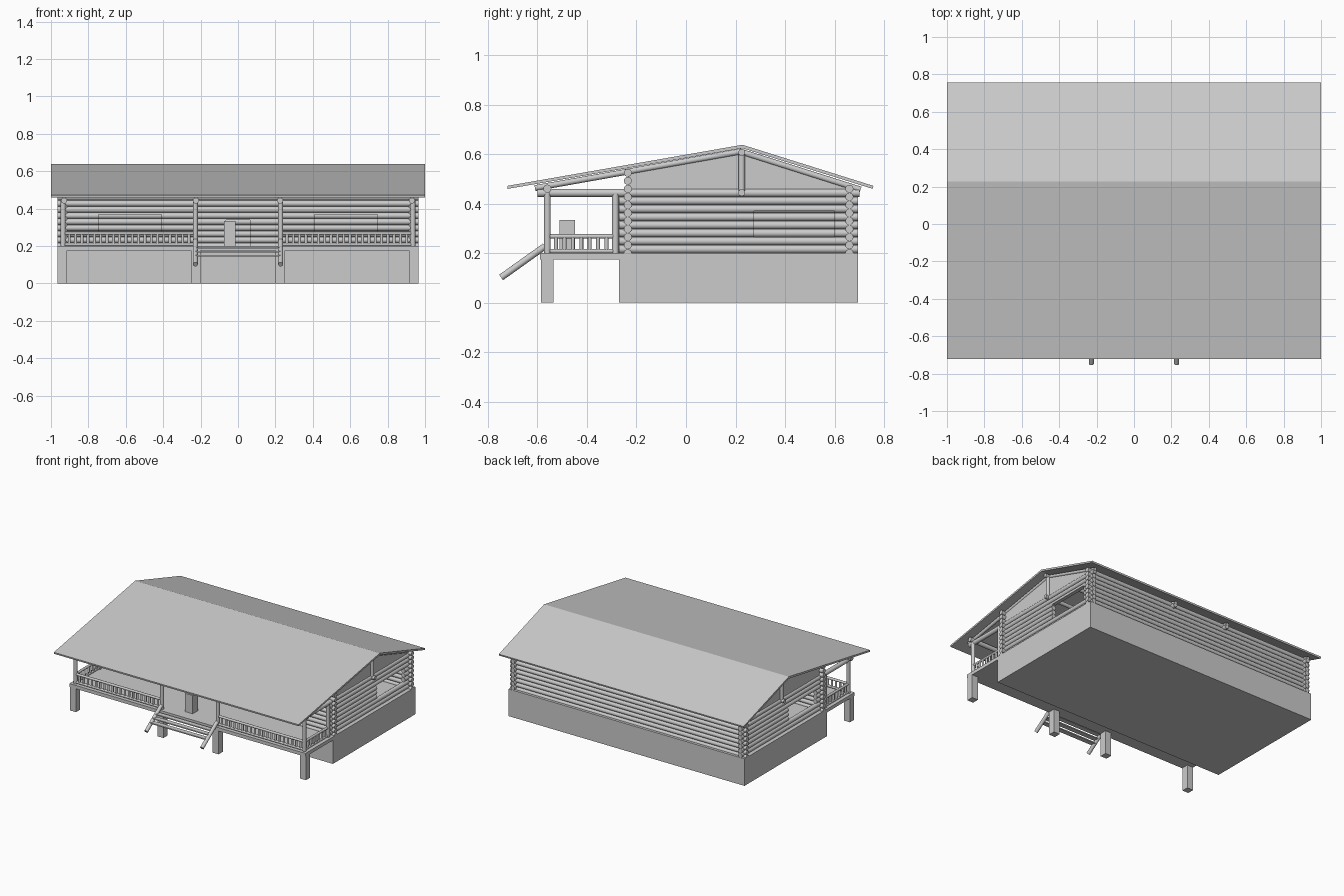
import bpy, bmesh, math
from mathutils import Vector, Matrix

if "Cube" in bpy.data.objects:
    bpy.data.objects.remove(bpy.data.objects["Cube"])

STEP, R = 0.0325, 0.0162     # log spacing and radius
XE = 0.965                   # half width of the house
XW = 0.93                    # side wall centre line


def finish(name, bm, smooth=False):
    bmesh.ops.recalc_face_normals(bm, faces=bm.faces)
    me = bpy.data.meshes.new(name)
    bm.to_mesh(me)
    bm.free()
    ob = bpy.data.objects.new(name, me)
    bpy.context.collection.objects.link(ob)
    if smooth:
        bpy.ops.object.select_all(action='DESELECT')
        bpy.context.view_layer.objects.active = ob
        ob.select_set(True)
        bpy.ops.object.shade_smooth_by_angle(angle=math.radians(40))
    return ob


def boxes(name, items):
    """items: (x0, x1, y0, y1, z0, z1)"""
    bm = bmesh.new()
    for x0, x1, y0, y1, z0, z1 in items:
        m = Matrix.Translation(((x0 + x1) / 2, (y0 + y1) / 2, (z0 + z1) / 2)) \
            @ Matrix.Diagonal((x1 - x0, y1 - y0, z1 - z0, 1))
        bmesh.ops.create_cube(bm, size=1, matrix=m)
    return finish(name, bm)


def logs(name, items, r=R, seg=16):
    """items: (start, end) pairs"""
    bm = bmesh.new()
    for a, b in items:
        a, b = Vector(a), Vector(b)
        d = b - a
        m = Matrix.Translation((a + b) / 2) @ d.to_track_quat('Z', 'Y').to_matrix().to_4x4()
        bmesh.ops.create_cone(bm, cap_ends=True, segments=seg, radius1=r, radius2=r,
                              depth=d.length, matrix=m)
    return finish(name, bm, True)


def prism(name, profile, spans):
    """extrude a (y, z) profile over each (x0, x1) span"""
    bm = bmesh.new()
    for x0, x1 in spans:
        f = bm.faces.new([bm.verts.new((x0, y, z)) for y, z in profile])
        ex = bmesh.ops.extrude_face_region(bm, geom=[f])
        vs = [v for v in ex['geom'] if isinstance(v, bmesh.types.BMVert)]
        bmesh.ops.translate(bm, verts=vs, vec=(x1 - x0, 0, 0))
    return finish(name, bm)


def cut(ob, items):
    cutter = boxes("cutter", items)
    cutter.hide_render = True
    mod = ob.modifiers.new("openings", 'BOOLEAN')
    mod.operation, mod.solver, mod.object = 'DIFFERENCE', 'EXACT', cutter
    bpy.ops.object.select_all(action='DESELECT')
    bpy.context.view_layer.objects.active = ob
    ob.select_set(True)
    bpy.ops.object.modifier_apply(modifier=mod.name)
    bpy.data.objects.remove(cutter)


# foundation, porch deck and piers
boxes("foundation", [(-XE, XE, -0.27, 0.695, 0, 0.2)])
boxes("porch_deck", [(-XE, XE, -0.59, -0.27, 0.175, 0.2)])
boxes("porch_piers", [(x - 0.025, x + 0.025, -0.585, -0.535, 0, 0.175)
                      for x in (-0.94, -0.225, 0.225, 0.94)])

# log walls with door and window openings
front = logs("front_wall", [((-XE, -0.235, 0.2 + STEP * i), (XE, -0.235, 0.2 + STEP * i))
                            for i in range(11)])
cut(front, [(-0.745, -0.41, -0.4, -0.1, 0.265, 0.37),
            (0.41, 0.745, -0.4, -0.1, 0.265, 0.37),
            (-0.065, 0.065, -0.4, -0.1, 0.19, 0.34)])
logs("back_wall", [((-XE, 0.66, 0.2 + STEP * i), (XE, 0.66, 0.2 + STEP * i)) for i in range(9)])
for name, s, y0, y1 in (("left_wall", -1, -0.18, 0.15), ("right_wall", 1, 0.275, 0.6)):
    wall = logs(name, [((s * XW, -0.27, 0.216 + STEP * i), (s * XW, 0.695, 0.216 + STEP * i))
                       for i in range(7)])
    cut(wall, [(s * XW - 0.1, s * XW + 0.1, y0, y1, 0.265, 0.37)])

# plate beams running out over the porch, porch beam, cross tie and ridge
BEAMS = (-XW, -0.225, 0.225, XW)
logs("plate_beams", [((x, -0.6, 0.4435), (x, 0.7, 0.4435)) for x in BEAMS])
logs("porch_beam", [((-XE, -0.56, 0.461), (XE, -0.56, 0.461))])
logs("cross_tie", [((-XE, 0.225, 0.445), (XE, 0.225, 0.445))], 0.014)
logs("ridge_beam", [((-XE, 0.225, 0.607), (XE, 0.225, 0.607))], 0.014)
logs("king_posts", [((x, 0.225, 0.445), (x, 0.225, 0.607)) for x in (-XW - 0.01, XW + 0.01)], 0.013)

# rafters
logs("front_rafters", [((x, -0.61, 0.463), (x, 0.225, 0.611)) for x in BEAMS], 0.012)
logs("back_rafters", [((x, 0.705, 0.457), (x, 0.225, 0.609)) for x in BEAMS], 0.012)

# gable infill panels
prism("gable_panels", [(-0.235, 0.445), (0.66, 0.445), (0.66, 0.473), (0.225, 0.612), (-0.235, 0.532)],
      [(-XW - 0.005, -XW + 0.005), (XW - 0.005, XW + 0.005)])

# roof
prism("roof", [(-0.722, 0.472), (0.228, 0.638), (0.757, 0.472), (0.754, 0.46), (0.228, 0.624), (-0.72, 0.46)],
      [(-1, 1)])

# porch posts
logs("porch_posts", [((x, -0.56, 0.2), (x, -0.56, 0.455)) for x in (-0.935, -0.228, 0.228, 0.935)]
     + [((s * 0.935, -0.285, 0.2), (s * 0.935, -0.285, 0.44)) for s in (-1, 1)], 0.0135)

# railings
rails, bars = [], []
for s in (-1, 1):
    for z in (0.209, 0.268):
        rails.append(((s * 0.228, -0.56, z), (s * 0.935, -0.56, z)))
        rails.append(((s * 0.935, -0.56, z), (s * 0.935, -0.285, z)))
    for i in range(20):
        x = s * (0.262 + i * 0.0337)
        bars.append(((x, -0.56, 0.205), (x, -0.56, 0.265)))
    for i in range(7):
        y = -0.525 + i * 0.034
        bars.append(((s * 0.935, y, 0.205), (s * 0.935, y, 0.265)))
logs("rails", rails, 0.009, 12)
logs("balusters", bars, 0.008, 10)

# stairs
logs("stair_stringers", [((x, -0.747, 0.102), (x, -0.57, 0.228)) for x in (-0.228, 0.228)], 0.0135)
boxes("stair_treads", [(-0.228, 0.228, y - 0.018, y + 0.018, z - 0.004, z + 0.004)
                       for y, z in [(-0.685 + 0.03 * i, 0.148 + 0.0205 * i) for i in range(3)]])

# upright block on the porch
boxes("porch_block", [(-0.075, -0.013, -0.51, -0.448, 0.2, 0.335)])
